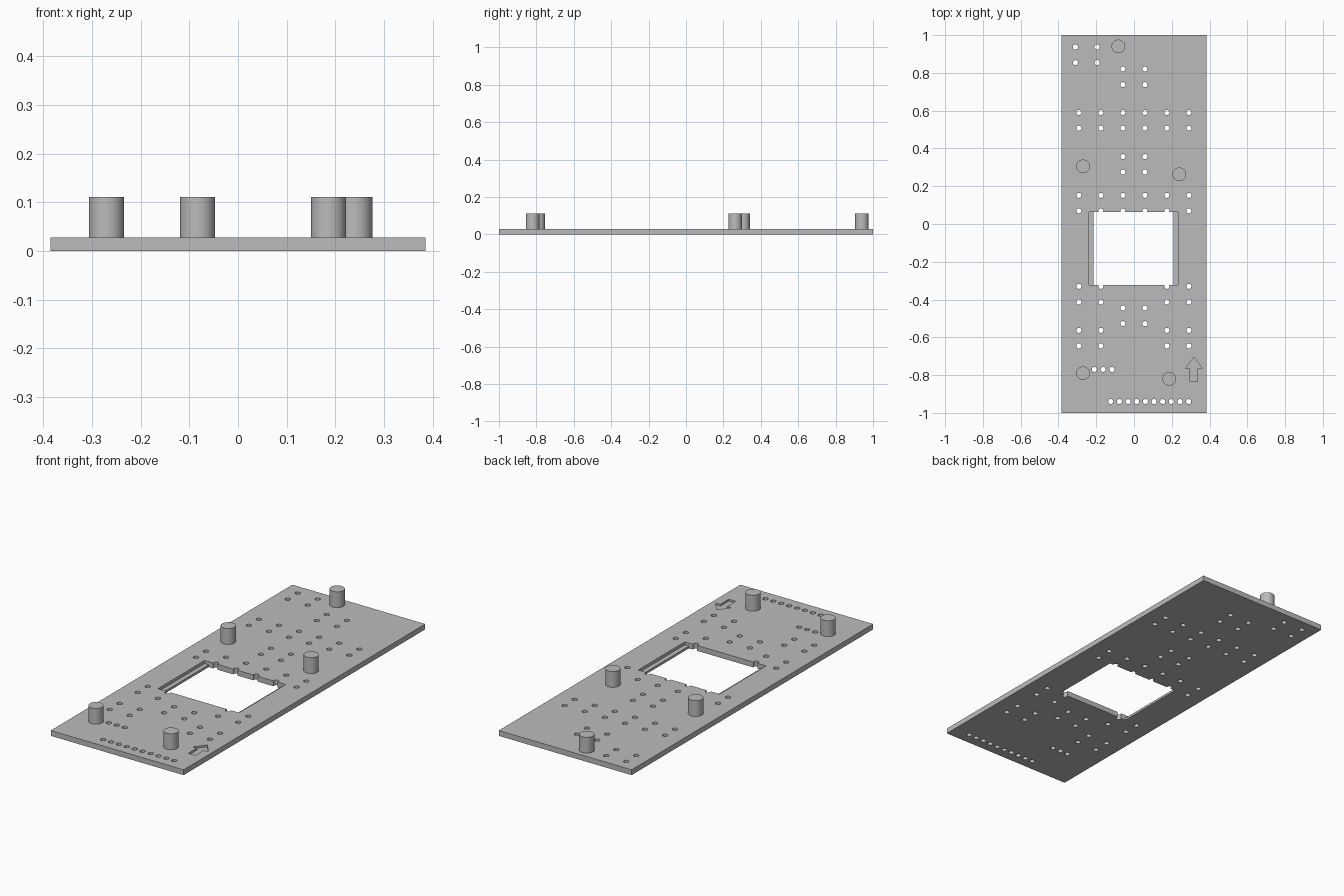
import bpy
import bmesh
import math
from mathutils import Matrix

if "Cube" in bpy.data.objects:
    bpy.data.objects.remove(bpy.data.objects["Cube"], do_unlink=True)

W, L, T = 0.385, 1.0, 0.028      # plate half width, half length, thickness
PEG_R, PEG_TOP = 0.036, 0.111
HOLE_R = 0.0135

grey = bpy.data.materials.new("plain grey")
grey.use_nodes = True
colour = (0.5, 0.5, 0.5, 1)
grey.diffuse_color = colour
grey.node_tree.nodes["Principled BSDF"].inputs["Base Color"].default_value = colour


def make_object(name, bm):
    bmesh.ops.recalc_face_normals(bm, faces=bm.faces)
    mesh = bpy.data.meshes.new(name)
    bm.to_mesh(mesh)
    bm.free()
    mesh.materials.append(grey)
    ob = bpy.data.objects.new(name, mesh)
    bpy.context.collection.objects.link(ob)
    return ob


def add_prism(bm, outline, z0, z1):
    low = bm.faces.new([bm.verts.new((x, y, z0)) for x, y in outline])
    ext = bmesh.ops.extrude_face_region(bm, geom=[low])["geom"]
    bmesh.ops.translate(bm, vec=(0, 0, z1 - z0),
                        verts=[v for v in ext if isinstance(v, bmesh.types.BMVert)])


def add_cylinder(bm, x, y, r, z0, z1, sides):
    bmesh.ops.create_cone(bm, cap_ends=True, segments=sides, radius1=r, radius2=r,
                          depth=z1 - z0,
                          matrix=Matrix.Translation((x, y, (z0 + z1) / 2)))


def prism(name, outline, z0, z1):
    bm = bmesh.new()
    add_prism(bm, outline, z0, z1)
    return make_object(name, bm)


def rect(x0, x1, y0, y1):
    return [(x0, y0), (x1, y0), (x1, y1), (x0, y1)]


def smooth(ob):
    bpy.ops.object.select_all(action='DESELECT')
    ob.select_set(True)
    bpy.context.view_layer.objects.active = ob
    bpy.ops.object.shade_smooth_by_angle(angle=math.radians(35))


# Base plate
plate = prism("base_plate", rect(-W, W, -L, L), 0, T)

# Window with a recessed ledge on its left and right sides
y0, y1 = -0.323, 0.063
cutters = [
    prism("window_cutter", rect(-0.214, 0.209, y0, y1), -0.05, 0.1),
    prism("ledge_cutter", rect(-0.238, 0.233, y0, y1), 0.012, 0.1),
]

# Engraved direction arrow near the front
ax, tail, neck, tip = 0.317, -0.835, -0.765, -0.705
arrow = [(ax - 0.02, tail), (ax + 0.02, tail), (ax + 0.02, neck), (ax + 0.045, neck),
         (ax, tip), (ax - 0.045, neck), (ax - 0.02, neck)]
cutters.append(prism("arrow_cutter", arrow, T - 0.01, 0.1))

# Drilled holes, laid out in paired rows
columns = [-0.292 + 0.1165 * i for i in range(6)]
inner, outer = columns[2:4], columns[:2] + columns[4:]
PAIR = 0.0825
rows = [((-0.31, -0.195), 0.937), (inner, 0.82), (columns, 0.59), (inner, 0.357),
        (columns, 0.152), (outer, -0.33), (inner, -0.445), (outer, -0.563)]
holes = [(x, y - d) for xs, y in rows for x in xs for d in (0, PAIR)]
holes += [(-0.21 + 0.0465 * i, -0.77) for i in range(3)]
holes += [(-0.123 + 0.0458 * i, -0.94) for i in range(10)]
bm = bmesh.new()
for x, y in holes:
    add_cylinder(bm, x, y, HOLE_R, -0.05, 0.1, 24)
cutters.append(make_object("hole_cutter", bm))

# Cut the plate, then drop the cutters
for cutter in cutters:
    cutter.hide_render = True
    mod = plate.modifiers.new(cutter.name, 'BOOLEAN')
    mod.operation = 'DIFFERENCE'
    mod.solver = 'EXACT'
    mod.object = cutter
bpy.context.view_layer.update()
cut_mesh = bpy.data.meshes.new_from_object(
    plate.evaluated_get(bpy.context.evaluated_depsgraph_get()))
plate.modifiers.clear()
plate.data = cut_mesh
for cutter in cutters:
    bpy.data.objects.remove(cutter, do_unlink=True)
smooth(plate)

# Standing pegs
pegs = {"back_peg": (-0.083, 0.94), "middle_right_peg": (-0.27, 0.305),
        "middle_left_peg": (0.24, 0.263), "front_right_peg": (-0.27, -0.79),
        "front_left_peg": (0.186, -0.82)}
for name, (x, y) in pegs.items():
    bm = bmesh.new()
    add_cylinder(bm, x, y, PEG_R, T - 0.008, PEG_TOP, 48)
    smooth(make_object(name, bm))
